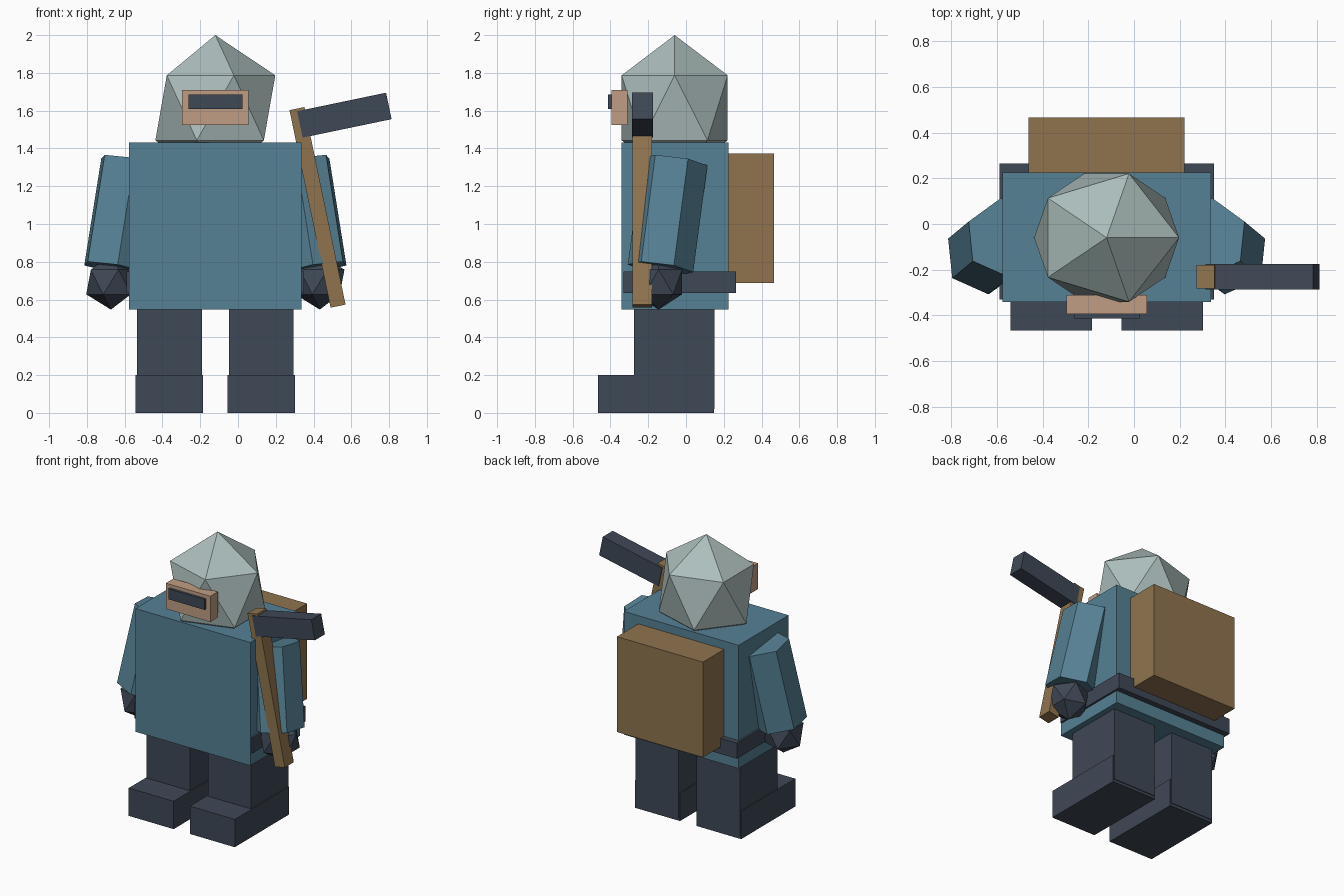
import bpy, bmesh, math
from mathutils import Matrix, Vector

if "Cube" in bpy.data.objects:
    bpy.data.objects.remove(bpy.data.objects["Cube"])

CX = -0.12  # the figure's own mirror line


def material(name, rgb):
    m = bpy.data.materials.new(name)
    lin = [((c / 255 + 0.055) / 1.055) ** 2.4 for c in rgb]
    m.diffuse_color = (*lin, 1)
    m.use_nodes = True
    m.node_tree.nodes["Principled BSDF"].inputs["Base Color"].default_value = m.diffuse_color
    return m


BLUE = material("blue_cloth", (86, 129, 149))
NAVY = material("dark_slate", (63, 72, 86))
BROWN = material("brown_wood", (144, 116, 79))
SKIN = material("skin", (192, 157, 131))
GREY = material("pale_grey", (172, 190, 188))


def finish(name, bm, mat):
    bmesh.ops.recalc_face_normals(bm, faces=bm.faces)
    me = bpy.data.meshes.new(name)
    bm.to_mesh(me)
    bm.free()
    me.materials.append(mat)
    ob = bpy.data.objects.new(name, me)
    bpy.context.collection.objects.link(ob)
    return ob


def box(name, mat, centre_x, width, y0, y1, z0, z1):
    bm = bmesh.new()
    mtx = Matrix.Translation((centre_x, (y0 + y1) / 2, (z0 + z1) / 2)) \
        @ Matrix.Diagonal((width, y1 - y0, z1 - z0, 1))
    bmesh.ops.create_cube(bm, size=1, matrix=mtx)
    return finish(name, bm, mat)


def tilted_box(name, mat, centre, size, angle):
    ob = box(name, mat, 0, size[0], -size[1] / 2, size[1] / 2, -size[2] / 2, size[2] / 2)
    ob.location = centre
    ob.rotation_euler = (0, angle, 0)


def ico(name, mat, centre, radii):
    bm = bmesh.new()
    bmesh.ops.create_icosphere(bm, subdivisions=1, radius=1,
                               matrix=Matrix.Translation(centre) @ Matrix.Diagonal((*radii, 1)))
    finish(name, bm, mat)


def arm(name, side):
    # six-sided sleeve leaning outward and forward
    top = Vector((CX + side * 0.445, -0.06, 1.33))
    low = Vector((CX + side * 0.535, -0.135, 0.765))
    axis = top - low
    bm = bmesh.new()
    rings = []
    for c in (low, top):
        ring = []
        for k in range(6):
            a = math.radians(96 + 60 * k)
            x, y = -side * 0.174 * math.cos(a), 0.174 * math.sin(a)
            ring.append(bm.verts.new(c + Vector((x, y, -(axis.x * x + axis.y * y) / axis.z))))
        bm.faces.new(ring)
        rings.append(ring)
    for k in range(6):
        j = (k + 1) % 6
        bm.faces.new((rings[0][k], rings[0][j], rings[1][j], rings[1][k]))
    finish(name, bm, BLUE)


# Torso, belt and pack
box("torso", BLUE, CX, 0.913, -0.341, 0.226, 0.547, 1.432)
box("belt", NAVY, CX, 0.94, -0.33, 0.266, 0.636, 0.748)
box("backpack", BROWN, CX, 0.683, 0.22, 0.467, 0.688, 1.373)

# Head and face
ico("head", GREY, (CX, -0.06, 1.615), (0.355, 0.33, 0.385))
box("face", SKIN, CX, 0.353, -0.395, -0.31, 1.525, 1.71)
box("eye_slot", NAVY, CX, 0.286, -0.413, -0.39, 1.61, 1.685)

# Limbs
for label, s in (("left", 1), ("right", -1)):
    box(label + "_leg", NAVY, CX + s * 0.243, 0.343, -0.274, 0.152, 0.02, 0.57)
    box(label + "_foot", NAVY, CX + s * 0.243, 0.357, -0.467, 0.147, 0, 0.2)
    arm(label + "_arm", s)
    ico(label + "_hand", NAVY, (CX + s * 0.553, -0.145, 0.693), (0.146,) * 3)

# Hammer
TILT = math.radians(-11.75)
tilted_box("hammer_handle", BROWN, (0.421, -0.231, 1.088), (0.081, 0.102, 1.068), TILT)
tilted_box("hammer_head", NAVY, (0.563, -0.231, 1.576), (0.481, 0.112, 0.143), TILT)
